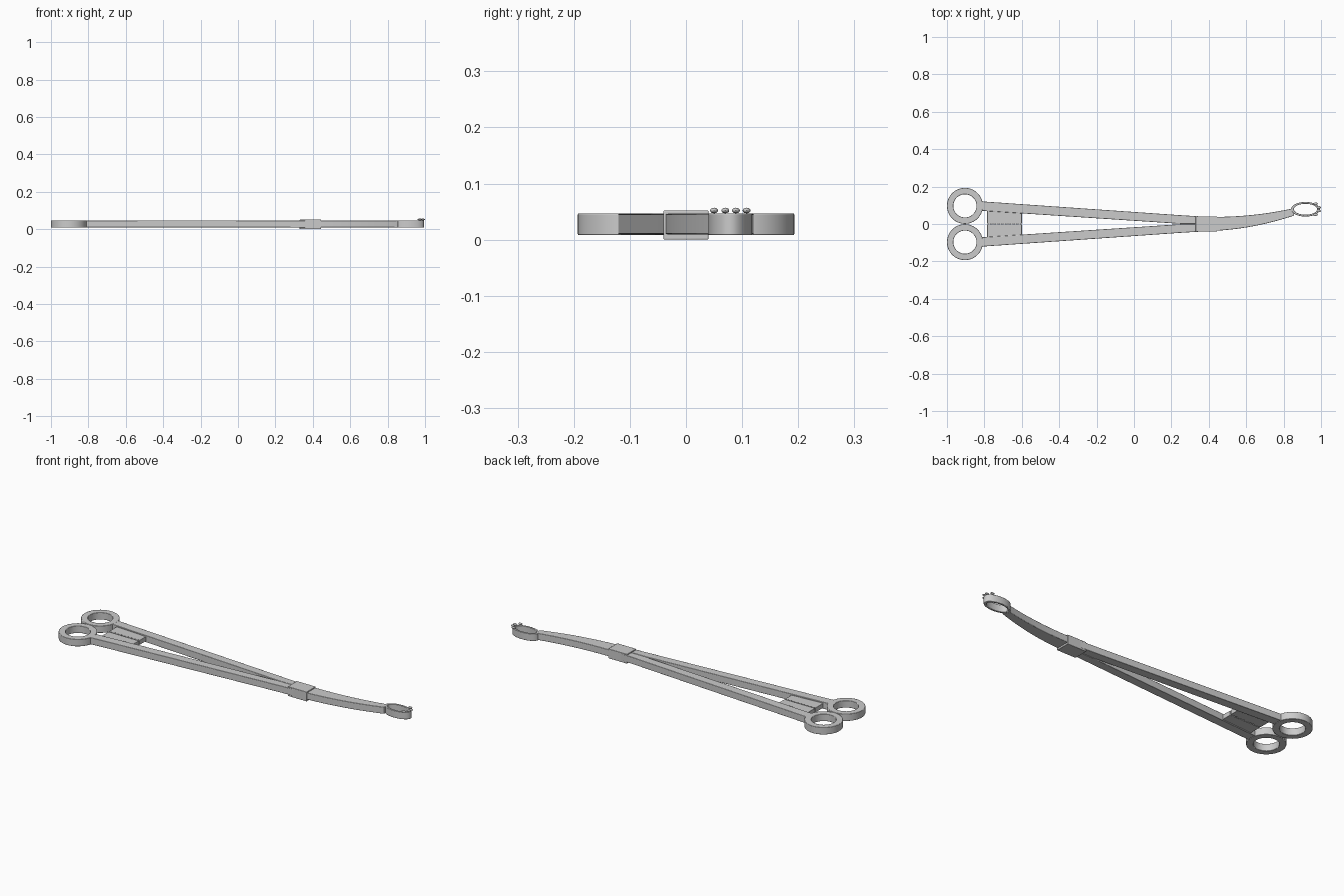
import bpy, bmesh, math

if "Cube" in bpy.data.objects:
    bpy.data.objects.remove(bpy.data.objects["Cube"])

Z0, Z1 = 0.008, 0.047


def finish(name, bm, bevel=0.0):
    bmesh.ops.recalc_face_normals(bm, faces=bm.faces)
    me = bpy.data.meshes.new(name)
    bm.to_mesh(me)
    bm.free()
    ob = bpy.data.objects.new(name, me)
    bpy.context.collection.objects.link(ob)
    if bevel:
        mod = ob.modifiers.new("soft_edges", 'BEVEL')
        mod.width = bevel
        mod.segments = 2
        mod.limit_method = 'ANGLE'
        mod.angle_limit = math.radians(50)
    bpy.ops.object.select_all(action='DESELECT')
    ob.select_set(True)
    bpy.context.view_layer.objects.active = ob
    bpy.ops.object.shade_smooth_by_angle(angle=math.radians(35))
    return ob


def strip(name, lower, upper, z0=Z0, z1=Z1, bevel=0.002, closed=False):
    """Solid bar between two matching edge lines in plan view."""
    bm = bmesh.new()
    rows = [[bm.verts.new((*a, z0)), bm.verts.new((*b, z0)),
             bm.verts.new((*b, z1)), bm.verts.new((*a, z1))]
            for a, b in zip(lower, upper)]
    pairs = list(zip(rows, rows[1:]))
    if closed:
        pairs.append((rows[-1], rows[0]))
    for r, s in pairs:
        for i in range(4):
            j = (i + 1) % 4
            bm.faces.new((r[i], r[j], s[j], s[i]))
    if not closed:
        bm.faces.new(rows[0])
        bm.faces.new(rows[-1])
    return finish(name, bm, bevel)


def oval(cx, cy, rx, ry, n=64):
    return [(cx + rx * math.cos(2 * math.pi * i / n),
             cy + ry * math.sin(2 * math.pi * i / n)) for i in range(n)]


def bezier(p, n=20):
    out = []
    for i in range(n + 1):
        t = i / n
        w = ((1 - t)**3, 3 * t * (1 - t)**2, 3 * t * t * (1 - t), t**3)
        out.append(tuple(sum(k * q[d] for k, q in zip(w, p)) for d in (0, 1)))
    return out


def box(name, x0, x1, y0, y1, z0, z1, bevel=0.001):
    return strip(name, [(x0, y0), (x1, y0)], [(x0, y1), (x1, y1)], z0, z1, bevel)


# Finger rings, shanks and ratchet plates, mirrored about y = 0
for side, s in (("upper", 1), ("lower", -1)):
    strip(side + "_finger_ring", oval(-0.904, s * 0.097, 0.062, 0.062),
          oval(-0.904, s * 0.097, 0.096, 0.096), closed=True)
    strip(side + "_shank", [(-0.83, s * 0.072), (0.25, s * 0.001), (0.39, s * 0.001)],
          [(-0.83, s * 0.122), (0.25, s * 0.047), (0.39, s * 0.0385)], 0.0095, 0.0465)
    box(side + "_ratchet_plate", -0.785, -0.60, *sorted((s * 0.003, s * 0.085)), 0.015, 0.040)

# Interlocking ratchet teeth
for i in range(9):
    box("ratchet_tooth", -0.78 + i * 0.02, -0.768 + i * 0.02, -0.004, 0.004, 0.016, 0.042, 0)

# Box lock at the pivot
box("box_lock", 0.33, 0.445, -0.040, 0.040, 0.0, 0.052, 0.002)

# Curved closed jaw
strip("curved_jaw",
      bezier([(0.39, -0.038), (0.55, -0.034), (0.70, -0.006), (0.856, 0.045)]),
      bezier([(0.39, 0.038), (0.55, 0.036), (0.70, 0.050), (0.856, 0.085)]),
      0.0095, 0.0465)

# Fenestrated oval tip
strip("oval_tip", oval(0.917, 0.079, 0.062, 0.029), oval(0.917, 0.079, 0.077, 0.039),
      closed=True)

# Gripping teeth along the tip rim
for x, y in ((0.971, 0.050), (0.988, 0.070), (0.988, 0.089), (0.971, 0.108)):
    bm = bmesh.new()
    bmesh.ops.create_uvsphere(bm, u_segments=16, v_segments=10, radius=1)
    for v in bm.verts:
        v.co = (x + v.co.x * 0.012, y + v.co.y * 0.007, 0.052 + v.co.z * 0.005)
    finish("gripping_tooth", bm)
